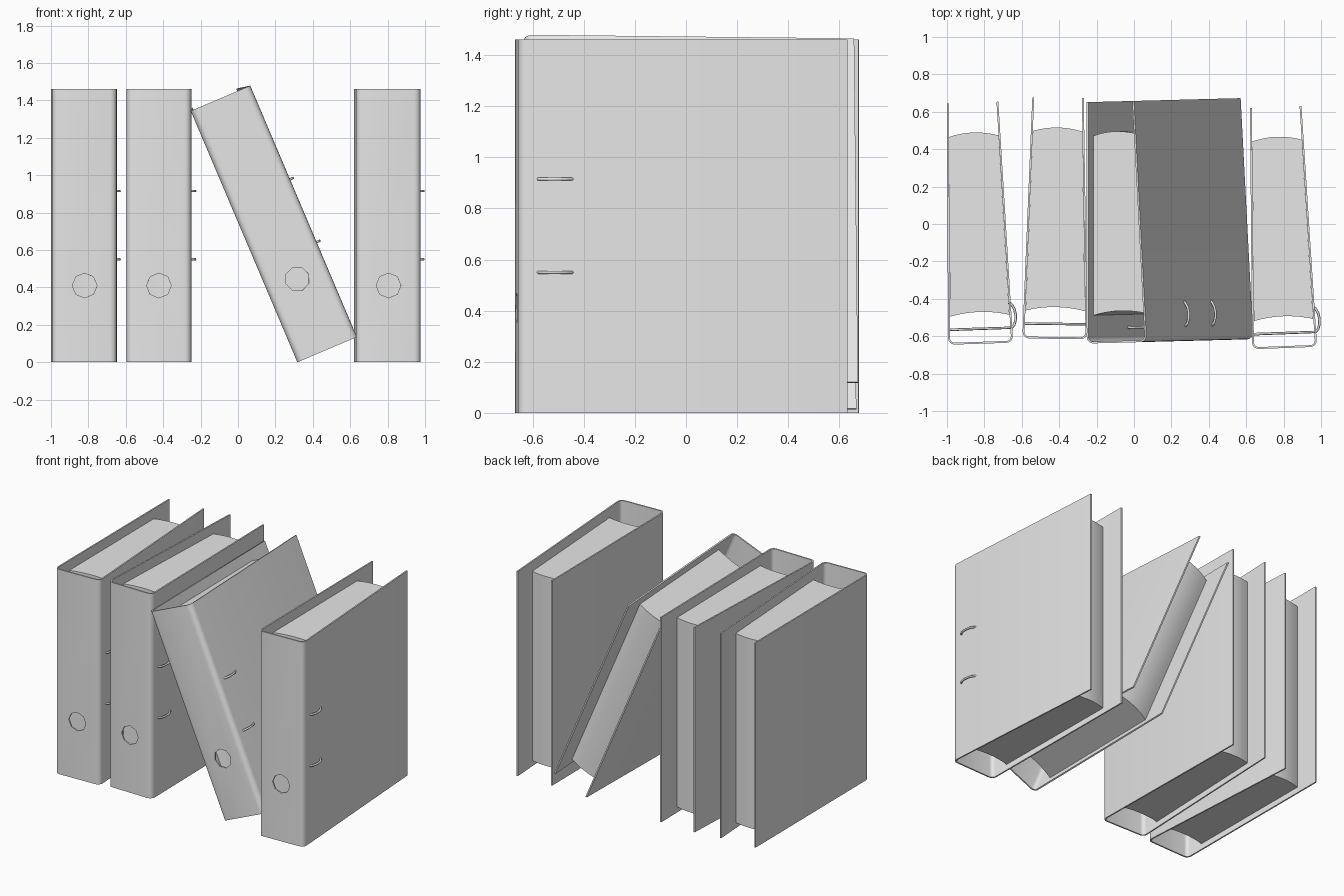
import bpy, bmesh
from math import radians, sin, cos, pi
from mathutils import Matrix, Vector

cube = bpy.data.objects.get("Cube")
if cube:
    bpy.data.objects.remove(cube)

HEIGHT, DEPTH = 1.46, 1.29
HALF, WALL, TAPER = 0.173, 0.01, 0.0275
CORNER = 0.035


def material(name, color):
    m = bpy.data.materials.new(name)
    m.use_nodes = True
    m.diffuse_color = color
    m.node_tree.nodes["Principled BSDF"].inputs["Base Color"].default_value = color
    return m


grey = material("light grey", (0.8, 0.8, 0.8, 1))


def prism(name, outline, z0, z1):
    """Extrude a plan outline from z0 to z1."""
    bm = bmesh.new()
    face = bm.faces.new([bm.verts.new((x, y, z0)) for x, y in outline])
    top = bmesh.ops.extrude_face_region(bm, geom=[face])["geom"]
    verts = [v for v in top if isinstance(v, bmesh.types.BMVert)]
    bmesh.ops.translate(bm, verts=verts, vec=(0, 0, z1 - z0))
    bmesh.ops.recalc_face_normals(bm, faces=bm.faces)
    mesh = bpy.data.meshes.new(name)
    bm.to_mesh(mesh)
    bm.free()
    return add_object(name, mesh)


def add_object(name, data):
    obj = bpy.data.objects.new(name, data)
    bpy.context.collection.objects.link(obj)
    if not data.materials:
        data.materials.append(grey)
    return obj


def activate(obj):
    bpy.ops.object.select_all(action='DESELECT')
    obj.select_set(True)
    bpy.context.view_layer.objects.active = obj


def side(y):
    """Half width of the tapering folder at a depth."""
    return HALF - TAPER * y


def u_path(inset):
    """U-shaped plan of the folder, from left back edge to right back edge."""
    r = CORNER - inset
    right = []
    for i in range(5):
        a = pi / 2 * i / 4
        right.append((side(0) - CORNER + r * sin(a), CORNER - r * cos(a)))
    right.append((side(DEPTH) - inset, DEPTH))
    return [(-x, y) for x, y in reversed(right)] + right


# Folded cover with a finger hole in the spine
cover = prism("cover", u_path(0) + u_path(WALL)[::-1], 0, HEIGHT)
bpy.ops.mesh.primitive_cylinder_add(vertices=8, radius=0.066, depth=0.1,
                                    location=(0, 0, 0.41), rotation=(pi / 2, 0, 0))
cutter = bpy.context.object
cutter.hide_render = True
cut = cover.modifiers.new("finger_hole", 'BOOLEAN')
cut.operation, cut.solver, cut.object = 'DIFFERENCE', 'EXACT', cutter
activate(cover)
bpy.ops.object.modifier_apply(modifier=cut.name)
bpy.data.objects.remove(cutter)

# Paper stack with edges bowed towards the back
bow = []
for i in range(9):
    t = -1 + i / 4
    bow.append((t, 0.02 * (1 - t * t)))
front = [(t * (side(0.15) - WALL), 0.15 + b) for t, b in bow]
back = [(t * (side(1.11) - WALL), 1.11 + b) for t, b in bow]
paper = prism("paper_stack", front + back[::-1], 0.04, 1.39)

for obj in (cover, paper):
    activate(obj)
    bpy.ops.object.shade_smooth_by_angle(angle=radians(35))

# Wire ring crossing the folder and bulging out through the right cover
curve = bpy.data.curves.new("ring", 'CURVE')
curve.dimensions = '3D'
curve.bevel_depth, curve.bevel_resolution = 0.007, 1
curve.use_fill_caps = True
path = [(-0.165, 0.08), (0.17, 0.08), (0.183, 0.095), (0.191, 0.12),
        (0.192, 0.15), (0.186, 0.18), (0.172, 0.205), (0.16, 0.215)]
spline = curve.splines.new('POLY')
spline.points.add(len(path) - 1)
for p, (x, y) in zip(spline.points, path):
    p.co = (x, y, 0, 1)
ring = add_object("ring", curve)
activate(ring)
bpy.ops.object.convert(target='MESH')
ring = bpy.context.object

# Four binders: three standing and one leaning
places = [
    ("first", (-0.82, -0.64, 0), 1.9, 0),
    ("second", (-0.423, -0.614, 0), -0.75, 0),
    ("leaning", (0.4775, -0.62, 0.0675), 1.5, -23),
    ("last", (0.805, -0.663, 0), 2.1, 0),
]
parts = [("cover", cover, 0), ("paper_stack", paper, 0),
         ("lower_ring", ring, 0.55), ("upper_ring", ring, 0.915)]
for label, spot, turn, tilt in places:
    pose = (Matrix.Translation(spot) @ Matrix.Rotation(radians(turn), 4, 'Z')
            @ Matrix.Rotation(radians(tilt), 4, 'Y'))
    for part, source, lift in parts:
        copy = add_object(label + "_binder_" + part, source.data)
        copy.matrix_world = pose @ Matrix.Translation((0, 0, lift))

for source in (cover, paper, ring):
    bpy.data.objects.remove(source)
